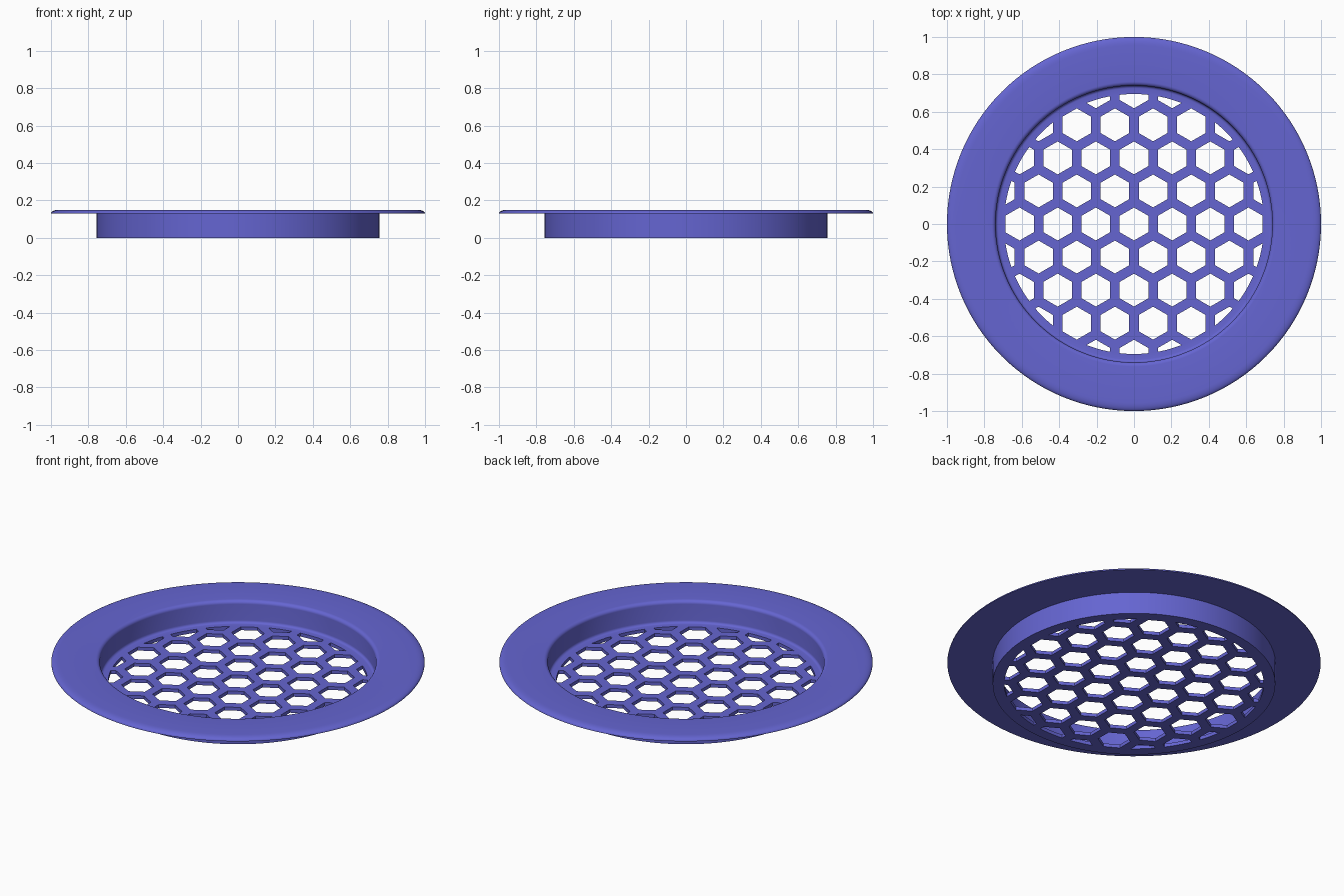
import bpy, bmesh, math

cube = bpy.data.objects.get("Cube")
if cube:
    bpy.data.objects.remove(cube, do_unlink=True)

SEGMENTS = 128
GRID_R = 0.695      # edge of the perforated area
FLOOR = 0.02        # thickness of the perforated floor
PITCH = 0.204       # spacing of the hexagonal holes
HOLE_R = 0.088      # corner radius of one hole

violet = bpy.data.materials.new("violet_plastic")
violet.use_nodes = True
colour = (0.13, 0.13, 0.64, 1)
violet.diffuse_color = colour
violet.node_tree.nodes["Principled BSDF"].inputs["Base Color"].default_value = colour


def make_object(name, bm):
    bmesh.ops.recalc_face_normals(bm, faces=bm.faces)
    mesh = bpy.data.meshes.new(name)
    bm.to_mesh(mesh)
    bm.free()
    mesh.materials.append(violet)
    obj = bpy.data.objects.new(name, mesh)
    bpy.context.collection.objects.link(obj)
    return obj


def activate(obj):
    bpy.ops.object.select_all(action='DESELECT')
    obj.select_set(True)
    bpy.context.view_layer.objects.active = obj


def arc(cx, cz, rx, rz, start, end, steps=6):
    """Points on an elliptical arc, angles in degrees."""
    angles = [math.radians(start + (end - start) * i / steps) for i in range(steps + 1)]
    return [(cx + rx * math.cos(a), cz + rz * math.sin(a)) for a in angles]


def lathe(name, profile):
    """Turn a closed (radius, height) profile around z."""
    bm = bmesh.new()
    rings = []
    for i in range(SEGMENTS):
        a = 2 * math.pi * i / SEGMENTS
        rings.append([bm.verts.new((r * math.cos(a), r * math.sin(a), z)) for r, z in profile])
    for i in range(SEGMENTS):
        here, there = rings[i], rings[(i + 1) % SEGMENTS]
        for j in range(len(profile)):
            k = (j + 1) % len(profile)
            bm.faces.new((here[j], there[j], there[k], here[k]))
    return make_object(name, bm)


def add_prism(bm, x, y, radius, sides, bottom, top, turn=0.0):
    loops = []
    for z in (bottom, top):
        loops.append([bm.verts.new((x + radius * math.cos(turn + 2 * math.pi * i / sides),
                                    y + radius * math.sin(turn + 2 * math.pi * i / sides), z))
                      for i in range(sides)])
    low, high = loops
    bm.faces.new(low[::-1])
    bm.faces.new(high)
    for i in range(sides):
        k = (i + 1) % sides
        bm.faces.new((low[i], low[k], high[k], high[i]))


# Flange, cup wall and floor border in one turned part
profile = [(GRID_R, 0), (0.757, 0), (0.757, 0.13), (1.0, 0.13)]
profile += arc(0.955, 0.132, 0.045, 0.018, 0, 90)      # rounded outer edge
profile += arc(0.762, 0.13, 0.022, 0.02, 90, 180)      # rounded inner rim
profile += arc(0.725, FLOOR + 0.015, 0.015, 0.015, 0, -90, 4)  # fillet to the floor
profile += [(GRID_R, FLOOR)]
body = lathe("flanged_cup", profile)
activate(body)
bpy.ops.object.shade_smooth_by_angle(angle=math.radians(35))

# Perforated floor
bm = bmesh.new()
add_prism(bm, 0, 0, GRID_R, SEGMENTS, 0, FLOOR)
grille = make_object("hexagon_grille", bm)

# Hexagonal hole cutters in staggered rows
bm = bmesh.new()
for row in range(-5, 6):
    y = row * PITCH * math.sqrt(3) / 2
    for col in range(-5, 6):
        x = (col + 0.5 * (row % 2)) * PITCH
        if math.hypot(x, y) < GRID_R + HOLE_R:
            add_prism(bm, x, y, HOLE_R, 6, -0.05, 0.08, math.pi / 6)
cutter = make_object("hole_cutter", bm)
cutter.hide_render = True

activate(grille)
cut = grille.modifiers.new("holes", 'BOOLEAN')
cut.operation = 'DIFFERENCE'
cut.solver = 'EXACT'
cut.object = cutter
bpy.ops.object.modifier_apply(modifier=cut.name)
bpy.data.objects.remove(cutter, do_unlink=True)
